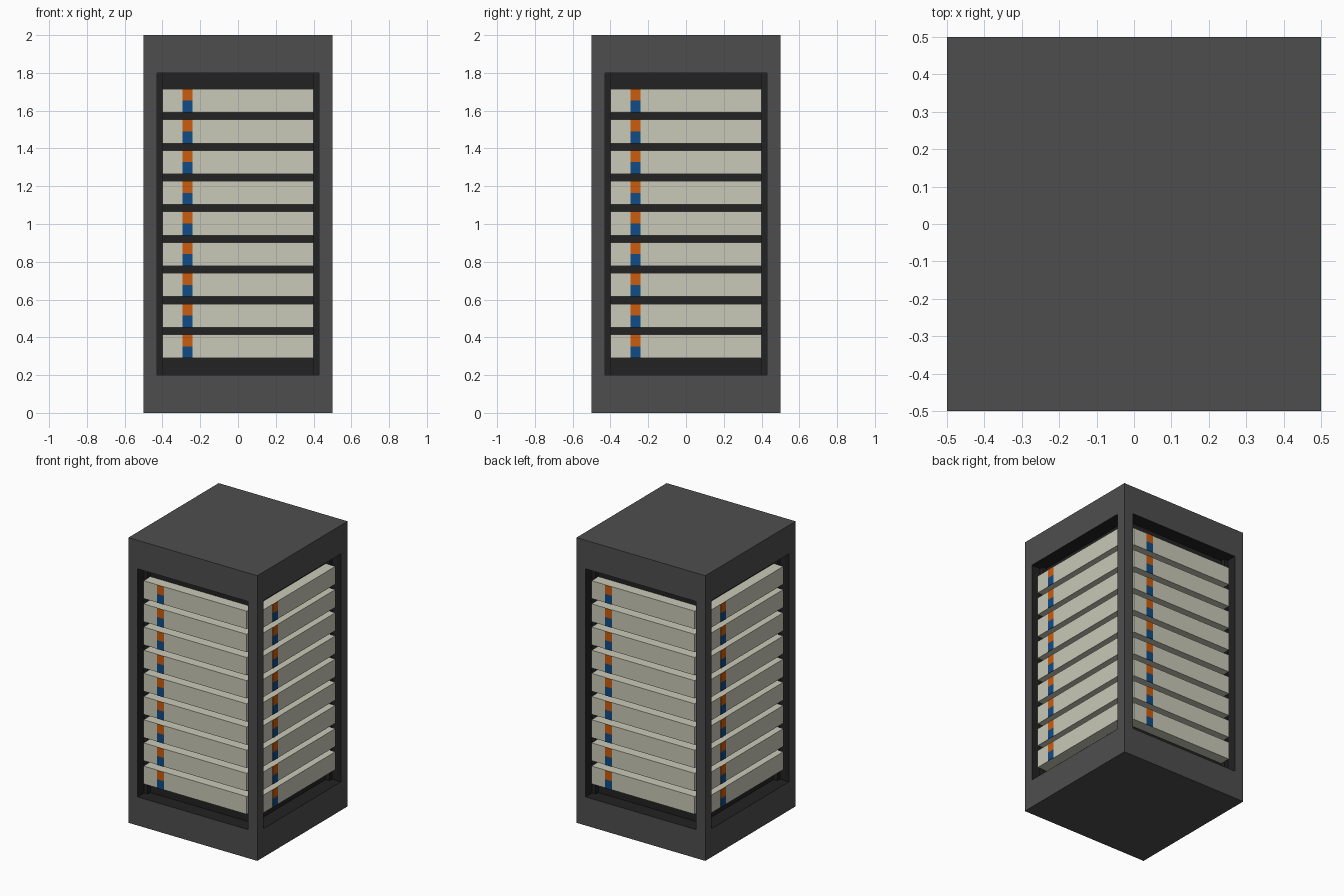
import bpy, bmesh
from math import radians
from mathutils import Matrix, Vector

cube = bpy.data.objects.get("Cube")
if cube:
    bpy.data.objects.remove(cube)


def material(name, r, g, b):
    m = bpy.data.materials.new(name)
    m.use_nodes = True
    m.diffuse_color = (r, g, b, 1)
    m.node_tree.nodes["Principled BSDF"].inputs["Base Color"].default_value = (r, g, b, 1)
    return m


GREY = material("dark grey", 0.076, 0.076, 0.076)
BLACK = material("near black", 0.016, 0.016, 0.016)
CREAM = material("cream", 0.584, 0.584, 0.479)
ORANGE = material("orange", 0.6, 0.107, 0.004)
BLUE = material("blue", 0.005, 0.072, 0.238)


def make_object(name, bm, *mats):
    mesh = bpy.data.meshes.new(name)
    bm.to_mesh(mesh)
    bm.free()
    for m in mats:
        mesh.materials.append(m)
    obj = bpy.data.objects.new(name, mesh)
    bpy.context.collection.objects.link(obj)
    return obj


def add_box(bm, low, high):
    low, high = Vector(low), Vector(high)
    place = Matrix.Translation((low + high) / 2) @ Matrix.Diagonal((*(high - low), 1))
    return bmesh.ops.create_cube(bm, size=1, matrix=place)["verts"]


# Cabinet: a tall box with a recessed opening in each of the four sides
bm = bmesh.new()
add_box(bm, (-0.5, -0.5, 0), (0.5, 0.5, 2))
openings = [f for f in bm.faces if abs(f.normal.z) < 0.5]
bmesh.ops.inset_individual(bm, faces=openings, thickness=0.1)
for v in {v for f in openings for v in f.verts}:
    v.co.z = 0.2 if v.co.z < 1 else 1.8
reveals = bmesh.ops.inset_individual(bm, faces=openings, thickness=0, depth=-0.1)["faces"]
for f in openings + reveals:
    f.material_index = 1
make_object("cabinet", bm, GREY, BLACK)

# Drawer rows: nine bars per side, each with an orange and blue tag
ROWS, PITCH, HEIGHT, FIRST = 9, 0.1625, 0.125, 0.29
for side, angle in (("front", 0), ("right", 90), ("back", 180), ("left", 270)):
    bars, tags = bmesh.new(), bmesh.new()
    for row in range(ROWS):
        z = FIRST + row * PITCH
        top, mid = z + HEIGHT, z + HEIGHT / 2
        add_box(bars, (-0.4, -0.475, z), (0.4, -0.4, top))
        for index, (low, high) in enumerate(((z, mid), (mid, top))):
            verts = add_box(tags, (-0.295, -0.478, low), (-0.24, -0.474, high))
            for f in {f for v in verts for f in v.link_faces}:
                f.material_index = index
    turn = Matrix.Rotation(radians(angle), 4, "Z")
    make_object(side + "_bars", bars, CREAM).matrix_world = turn
    make_object(side + "_tags", tags, BLUE, ORANGE).matrix_world = turn
